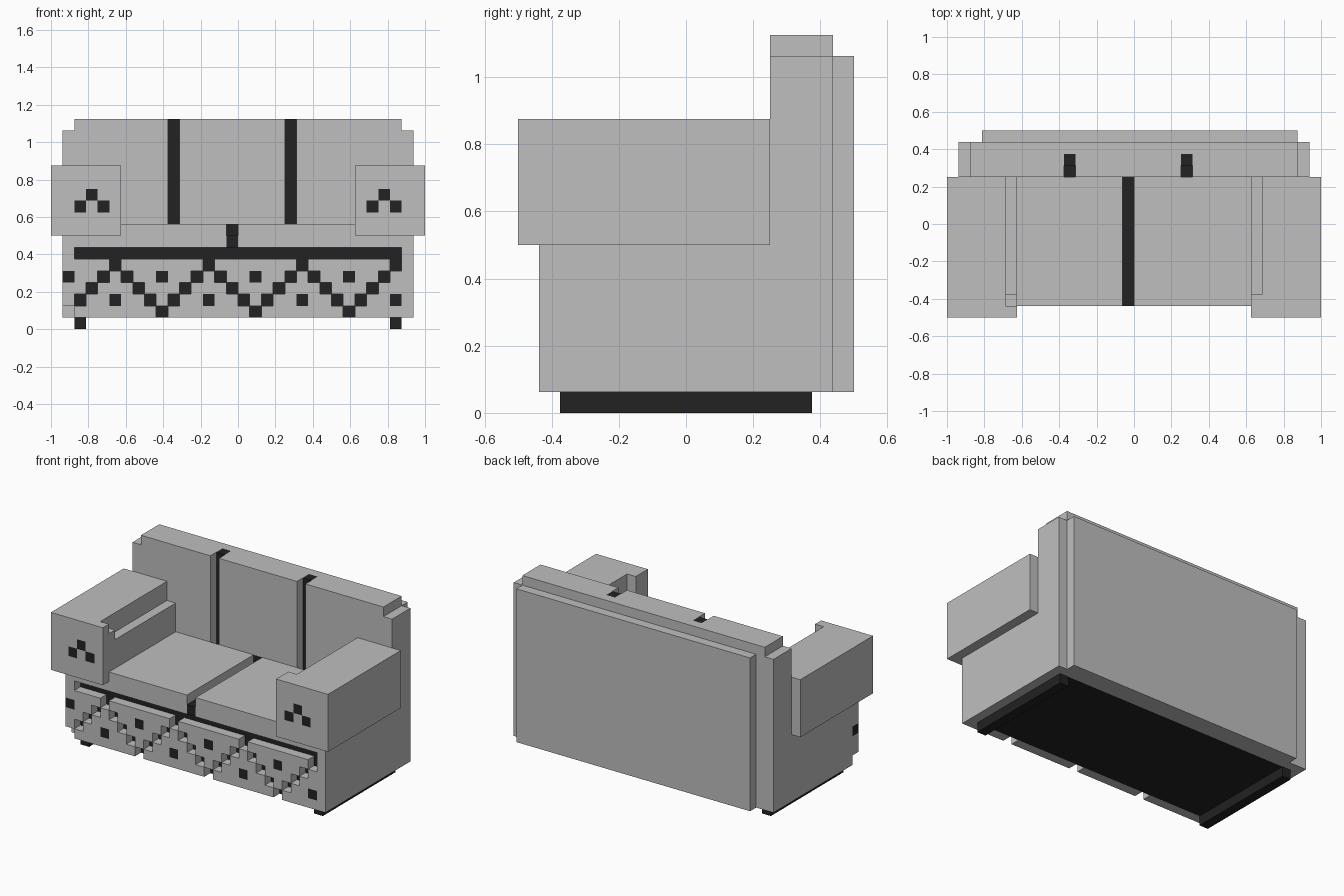
import bpy
import bmesh
from mathutils import Vector

U = 1 / 16  # size of one block

default = bpy.data.objects.get("Cube")
if default:
    bpy.data.objects.remove(default, do_unlink=True)


def make_material(name, value):
    mat = bpy.data.materials.new(name)
    mat.use_nodes = True
    colour = (value, value, value, 1)
    mat.diffuse_color = colour
    mat.node_tree.nodes["Principled BSDF"].inputs["Base Color"].default_value = colour
    return mat


FABRIC = make_material("light grey fabric", 0.52)
DARK = make_material("dark trim", 0.016)


def finish(name, bm, materials):
    mesh = bpy.data.meshes.new(name)
    bm.to_mesh(mesh)
    bm.free()
    for mat in materials:
        mesh.materials.append(mat)
    obj = bpy.data.objects.new(name, mesh)
    bpy.context.collection.objects.link(obj)
    return obj


def box(name, xs, ys, zs, mat):
    """Plain cuboid spanning the given block ranges."""
    bm = bmesh.new()
    bmesh.ops.create_cube(bm, size=1)
    for v in bm.verts:
        v.co = [U * (a + (b - a) * (c + 0.5)) for (a, b), c in zip((xs, ys, zs), v.co)]
    return finish(name, bm, [mat])


def blocks(name, xs, ys, zs, removed, dark):
    """Carved block shape: outer skin only, dark where the rule says so."""
    cells = {(x, y, z) for x in range(*xs) for y in range(*ys) for z in range(*zs)
             if not removed(x, y, z)}
    bm = bmesh.new()
    for cell in sorted(cells):
        centre = Vector(cell) + Vector((0.5, 0.5, 0.5))
        for axis in range(3):
            for sign in (-1, 1):
                near = list(cell)
                near[axis] += sign
                if tuple(near) in cells:
                    continue
                n, a = Vector(), Vector()
                n[axis] = sign / 2
                a[(axis + 1) % 3] = 0.5
                b = 2 * n.cross(a)
                face = bm.faces.new([bm.verts.new((centre + n + s * a + t * b) * U)
                                     for s, t in ((-1, -1), (1, -1), (1, 1), (-1, 1))])
                face.material_index = int(dark(*cell))
    bmesh.ops.remove_doubles(bm, verts=bm.verts, dist=U / 100)
    return finish(name, bm, [FABRIC, DARK])


# Dark inner frame and the two runners it stands on
box("inner_frame", (-14, 14), (-6, 6), (1, 8), DARK)
for side, x in (("right", -14), ("left", 13)):
    box(side + "_runner", (x, x + 1), (-6, 6), (0, 1), DARK)

# Fabric walls around the frame
for side, x in (("right", -15), ("left", 14)):
    box(side + "_side_wall", (x, x + 1), (-6, 7), (1, 8), FABRIC)
box("back_wall", (-14, 14), (6, 7), (1, 8), FABRIC)
box("back_panel", (-13, 14), (7, 8), (1, 17), FABRIC)


# Front panel with a straight groove, a zigzag groove and dots
def front_groove(x, y, z):
    zigzag = z == 5 - abs((x + 15) % 8 - 4) + 0 and x < 14
    return zigzag or (z == 6 and -14 <= x < 14)


def front_dots(x, y, z):
    upper = z == 4 and (x + 15) % 8 == 0 and x < 14
    lower = z == 2 and (x + 11) % 8 == 0
    seam = z == 7 and x == -1
    return upper or lower or seam


blocks("front_panel", (-15, 15), (-7, -6), (1, 8), front_groove, front_dots)

# Seat cushions with a gap between them
box("right_seat_cushion", (-10, -1), (-7, 4), (8, 9), FABRIC)
box("left_seat_cushion", (0, 10), (-7, 4), (8, 9), FABRIC)

# Backrest: three cushions split by two dark seams, stepped top corners
SEAMS = (-6, 4)
blocks("backrest", (-15, 15), (4, 7), (8, 18),
       lambda x, y, z: (x in SEAMS and y == 4) or (z == 17 and x in (-15, 14)),
       lambda x, y, z: (x in SEAMS and y == 5) or (x == -1 and y == 4 and z == 8))

# Armrests with a lowered inner ledge and three dots on the front
for side, x0, inner, extra in (("right", -16, -11, True), ("left", 10, 10, False)):
    def ledge(x, y, z):
        step = extra and y == -7 and z == 13
        return x == inner and (step or (y >= -6 and z >= 12))

    def dots(x, y, z):
        mid = -13 if extra else 12
        return y == -8 and ((z == 11 and x == mid) or (z == 10 and abs(x - mid) == 1))

    blocks(side + "_armrest", (x0, x0 + 6), (-8, 4), (8, 14), ledge, dots)
